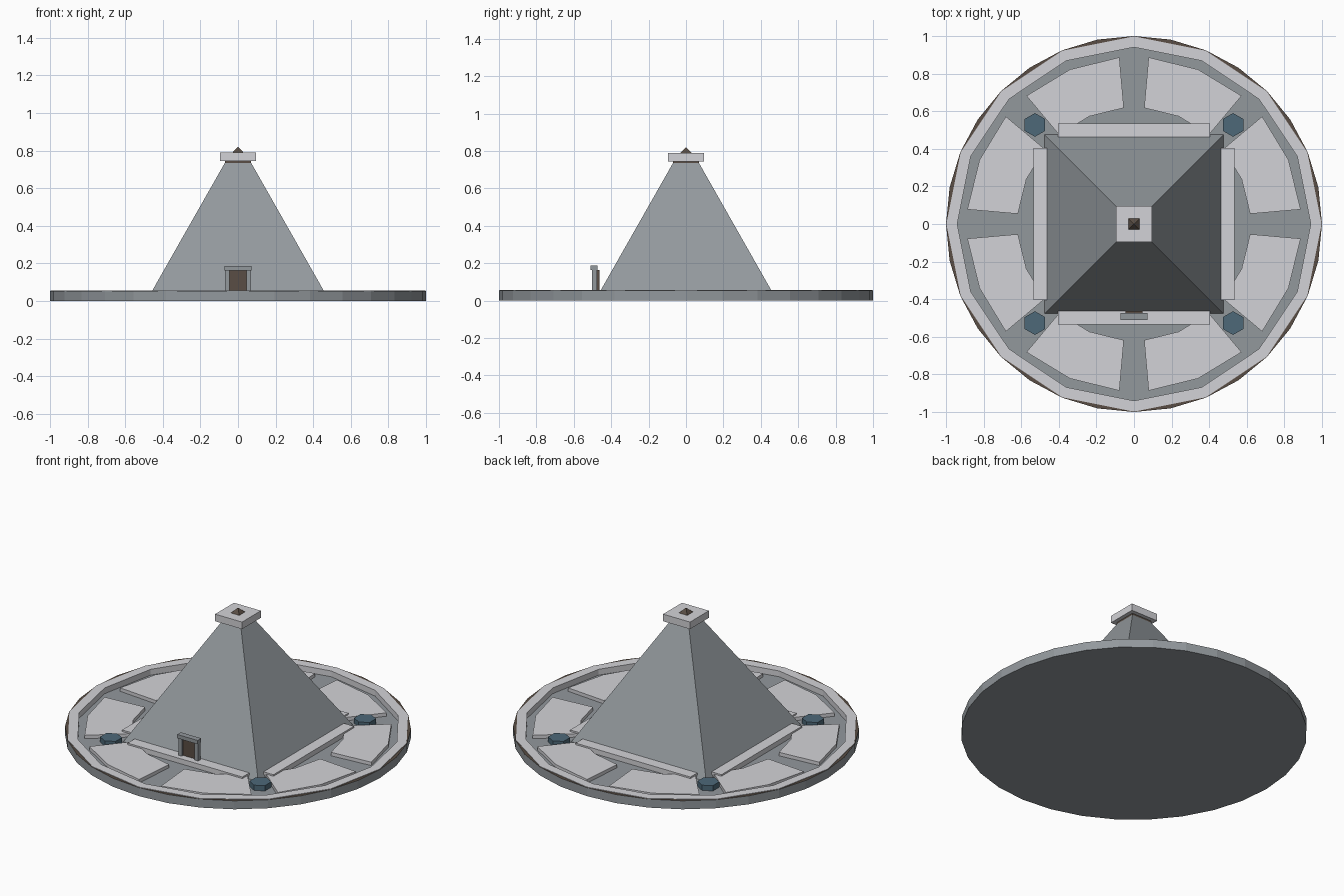
import bpy, bmesh
from math import cos, sin, pi, radians
from mathutils import Matrix

if "Cube" in bpy.data.objects:
    bpy.data.objects.remove(bpy.data.objects["Cube"], do_unlink=True)


def material(name, rgb):
    m = bpy.data.materials.new(name)
    m.use_nodes = True
    m.diffuse_color = (*rgb, 1)
    m.node_tree.nodes["Principled BSDF"].inputs["Base Color"].default_value = (*rgb, 1)
    return m


GRAY = material("slate gray", (0.29, 0.315, 0.335))
LIGHT = material("pale stone", (0.65, 0.65, 0.68))
BROWN = material("dark bronze", (0.1, 0.075, 0.058))
TEAL = material("deep teal", (0.075, 0.14, 0.19))


def finish(bm, name, *mats):
    bmesh.ops.recalc_face_normals(bm, faces=bm.faces)
    mesh = bpy.data.meshes.new(name)
    bm.to_mesh(mesh)
    bm.free()
    for m in mats:
        mesh.materials.append(m)
    ob = bpy.data.objects.new(name, mesh)
    bpy.context.collection.objects.link(ob)
    return ob


def box(name, size, center, mat, turn=0):
    bm = bmesh.new()
    bmesh.ops.create_cube(bm, size=1, matrix=Matrix.Rotation(turn, 4, 'Z')
                          @ Matrix.Translation(center) @ Matrix.Diagonal((*size, 1)))
    return finish(bm, name, mat)


def frustum(name, sides, r1, r2, z1, z2, mat, x=0, y=0, turn=0):
    bm = bmesh.new()
    bmesh.ops.create_cone(bm, cap_ends=True, segments=sides, radius1=r1, radius2=r2,
                          depth=z2 - z1, matrix=Matrix.Translation((x, y, (z1 + z2) / 2))
                          @ Matrix.Rotation(turn, 4, 'Z'))
    bmesh.ops.remove_doubles(bm, verts=bm.verts, dist=1e-5)
    return finish(bm, name, mat)


def square_frustum(name, half1, half2, z1, z2, mat):
    return frustum(name, 4, half1 * 2 ** .5, half2 * 2 ** .5, z1, z2, mat, turn=pi / 4)


def lathe(bm, profile, sides, closed):
    rings = [[bm.verts.new((r * cos(2 * pi * i / sides), r * sin(2 * pi * i / sides), z))
              for i in range(sides)] for r, z in profile]
    pairs = list(zip(rings, rings[1:])) + ([(rings[-1], rings[0])] if closed else [])
    for a, b in pairs:
        for i in range(sides):
            j = (i + 1) % sides
            bm.faces.new((a[i], a[j], b[j], b[i]))
    return rings


DECK = 0.02

# Round base: shallow dish with a dark lip
bm = bmesh.new()
rings = lathe(bm, [(1, 0), (1, .054), (.955, .054), (.955, DECK)], 32, False)
bm.faces.new(rings[0])
bm.faces.new(rings[-1])
for f in bm.faces:
    if all(v.co.z > .05 for v in f.verts):
        f.material_index = 1
finish(bm, "round_base", GRAY, BROWN)

# Pale rim with fewer sides than the base
bm = bmesh.new()
lathe(bm, [(.998, .05), (.998, .057), (.94, .057), (.94, DECK), (.954, DECK)], 16, True)
finish(bm, "pale_rim", LIGHT)

# Eight paving panels between the paths
for k in range(8):
    bm = bmesh.new()
    angles = [radians(45 * k + a) for a in (5, 22.5, 40)]
    loop = [(.89, a) for a in angles] + [(.62, a) for a in reversed(angles)]
    face = bm.faces.new([bm.verts.new((r * cos(a), r * sin(a), DECK)) for r, a in loop])
    top = bmesh.ops.extrude_face_region(bm, geom=[face])["geom"]
    bmesh.ops.translate(bm, vec=(0, 0, .022),
                        verts=[v for v in top if isinstance(v, bmesh.types.BMVert)])
    finish(bm, f"paving_panel_{k + 1}", LIGHT)

# Pyramid, collar, cap and tip
square_frustum("pyramid", .476, .067, DECK, .74, GRAY)
square_frustum("cap_collar", .07, .07, .731, .75, BROWN)
box("cap_slab", (.19, .19, .045), (0, 0, .767), LIGHT)
square_frustum("cap_tip", .03, 0, .789, .82, BROWN)

# Kerbs on the four sides, hexagonal posts on the corners
for k in range(4):
    box(f"kerb_{k + 1}", (.81, .07, .032), (0, -.499, DECK + .016), LIGHT, k * pi / 2)
for sx in (-1, 1):
    for sy in (-1, 1):
        frustum(f"corner_post_{'left' if sx > 0 else 'right'}_{'back' if sy > 0 else 'front'}",
                6, .063, .063, DECK, .054, TEAL, .527 * sx, .527 * sy)

# Doorway
for sx, side in ((1, "left"), (-1, "right")):
    box(f"door_post_{side}", (.025, .026, .145), (.0575 * sx, -.489, .0925), GRAY)
box("door_lintel", (.144, .036, .024), (0, -.492, .175), GRAY)
box("door", (.09, .026, .143), (0, -.475, .0915), BROWN)
